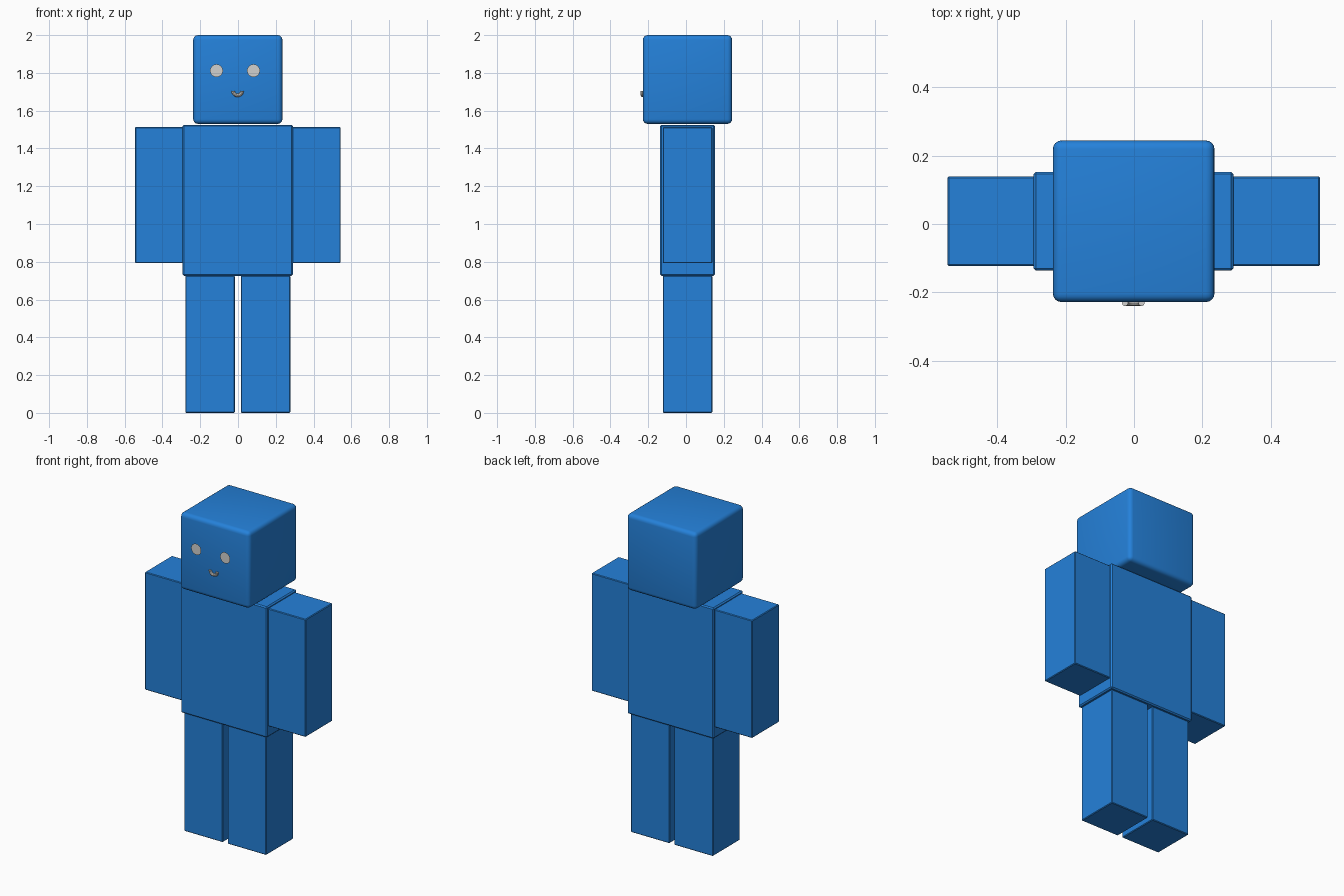
import bpy, bmesh, math
from mathutils import Matrix, Vector

if "Cube" in bpy.data.objects:
    bpy.data.objects.remove(bpy.data.objects["Cube"])


def material(name, rgb):
    m = bpy.data.materials.new(name)
    m.diffuse_color = (*rgb, 1)
    m.use_nodes = True
    m.node_tree.nodes["Principled BSDF"].inputs["Base Color"].default_value = m.diffuse_color
    return m


BLUE = material("body blue", (0.018, 0.22, 0.70))
PALE = material("pale grey", (0.65, 0.64, 0.62))
CX, CY = -0.001, 0.008      # centre of the body parts


def add(name, bm, mat, smooth=False):
    me = bpy.data.meshes.new(name)
    bm.normal_update()
    for f in bm.faces:
        f.smooth = smooth
    bm.to_mesh(me)
    bm.free()
    me.materials.append(mat)
    ob = bpy.data.objects.new(name, me)
    bpy.context.collection.objects.link(ob)
    return ob


def box(name, x, z0, z1, w, d, bevel, segs=1, smooth=False):
    """Rounded box centred at x, standing from z0 to z1."""
    bm = bmesh.new()
    m = Matrix.Translation((CX + x, CY, (z0 + z1) / 2)) @ Matrix.Diagonal((w, d, z1 - z0, 1))
    bmesh.ops.create_cube(bm, size=1, matrix=m)
    bmesh.ops.bevel(bm, geom=bm.edges[:], offset=bevel, segments=segs,
                    profile=0.5, affect='EDGES')
    return add(name, bm, BLUE, smooth)


# Head and torso
box("head", 0, 1.53, 2.0, 0.472, 0.472, 0.025, 4, True)
box("torso", 0, 0.726, 1.525, 0.584, 0.289, 0.007)

# Limbs, left and right
for side, s in (("left", -1), ("right", 1)):
    box(side + "_arm", s * 0.413, 0.793, 1.513, 0.262, 0.262, 0.004)
    box(side + "_leg", s * 0.147, 0.0, 0.726, 0.262, 0.262, 0.004)

# Eyes: flat discs just in front of the face
for side, x in (("left", -0.114), ("right", 0.082)):
    bm = bmesh.new()
    m = Matrix.Translation((x, -0.241, 1.812)) @ Matrix.Rotation(math.pi / 2, 4, 'X')
    bmesh.ops.create_circle(bm, cap_ends=True, segments=32, radius=0.034, matrix=m)
    add(side + "_eye", bm, PALE)

# Mouth: lower half of a ring, capped at both ends
bm = bmesh.new()
N, K, R, r = 10, 8, 0.024, 0.009
rings = []
for i in range(N + 1):
    a = math.pi + math.pi * i / N
    ring = []
    for k in range(K):
        b = 2 * math.pi * k / K
        q = R + r * math.cos(b)
        ring.append(bm.verts.new(Vector((-0.002 + q * math.cos(a),
                                         -0.231 + r * math.sin(b),
                                         1.705 + q * math.sin(a)))))
    rings.append(ring)
for p, q in zip(rings, rings[1:]):
    for k in range(K):
        j = (k + 1) % K
        bm.faces.new((p[k], p[j], q[j], q[k]))
bm.faces.new(rings[0])
bm.faces.new(rings[-1])
bmesh.ops.recalc_face_normals(bm, faces=bm.faces[:])
add("mouth", bm, PALE)
